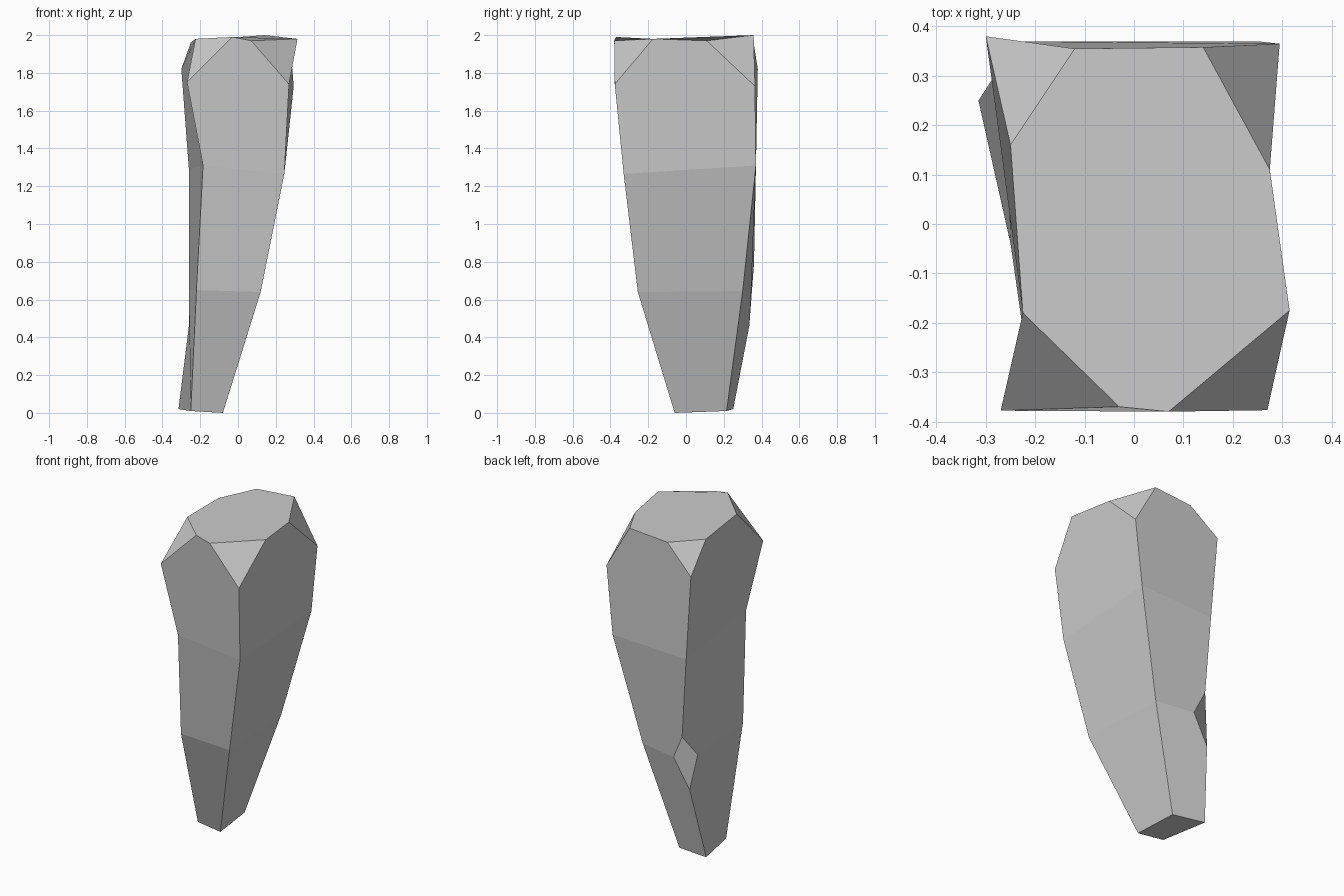
import bpy, bmesh

if "Cube" in bpy.data.objects:
    bpy.data.objects.remove(bpy.data.objects["Cube"])

# Four-sided cross-sections, corners in order: front left, front right, back right, back left
rings = [
    [(-.25, -.04, .01), (-.08, -.06, 0), (-.105, .215, .01), (-.315, .25, .02)],
    [(-.22, -.25, .65), (.12, -.255, .64), (.09, .30, .645), None],
    [(-.185, -.33, 1.31), (.245, -.33, 1.265), (.25, .37, 1.31), (-.26, .37, 1.29)],
]
# Chipped top corners: point on previous top edge, point down the corner, point on next top edge
chips = [
    [(-.225, -.18, 1.98), (-.27, -.378, 1.75), (-.03, -.37, 1.99)],
    [(.07, -.38, 1.97), (.27, -.377, 1.74), (.315, -.175, 1.98)],
    [(.275, .11, 1.97), (.295, .365, 1.73), (.14, .358, 2.0)],
    [(-.12, .355, 1.98), (-.30, .38, 1.82), (-.25, .16, 1.96)],
]
# Notch in the back left edge: upper, back side, lower, left side
notch = [(-.225, .36, .79), (-.155, .345, .64), (-.26, .335, .46), (-.26, .255, .65)]

bm = bmesh.new()
make = lambda row: [bm.verts.new(p) if p else None for p in row]
rings = [make(r) for r in rings]
chips = [make(c) for c in chips]
up, back, low, left = make(notch)

# Long sides, with the notch worked into the two faces that meet at the back left edge
for k in range(2):
    lo, hi = rings[k], rings[k + 1]
    for i in range(4):
        j = (i + 1) % 4
        a, b = [lo[i]], [lo[j]]
        d, c = [hi[i]], [hi[j]]
        if i == 2:
            if k == 0:
                c = [low, back]
            else:
                b = [back, up]
        if i == 3:
            if k == 0:
                d = [left, low]
            else:
                a = [up, left]
        bm.faces.new(a + b + c + d)
bm.faces.new((up, back, low, left))

# Upper sides, corner chips, top and bottom
for i in range(4):
    j = (i + 1) % 4
    bm.faces.new((rings[2][i], rings[2][j], chips[j][1], chips[j][0], chips[i][2], chips[i][1]))
    bm.faces.new(chips[i])
bm.faces.new([v for c in chips for v in (c[0], c[2])])
bm.faces.new(rings[0][::-1])
bmesh.ops.recalc_face_normals(bm, faces=bm.faces[:])

mesh = bpy.data.meshes.new("stone_spike")
bm.to_mesh(mesh)
bm.free()
bpy.context.collection.objects.link(bpy.data.objects.new("stone_spike", mesh))
